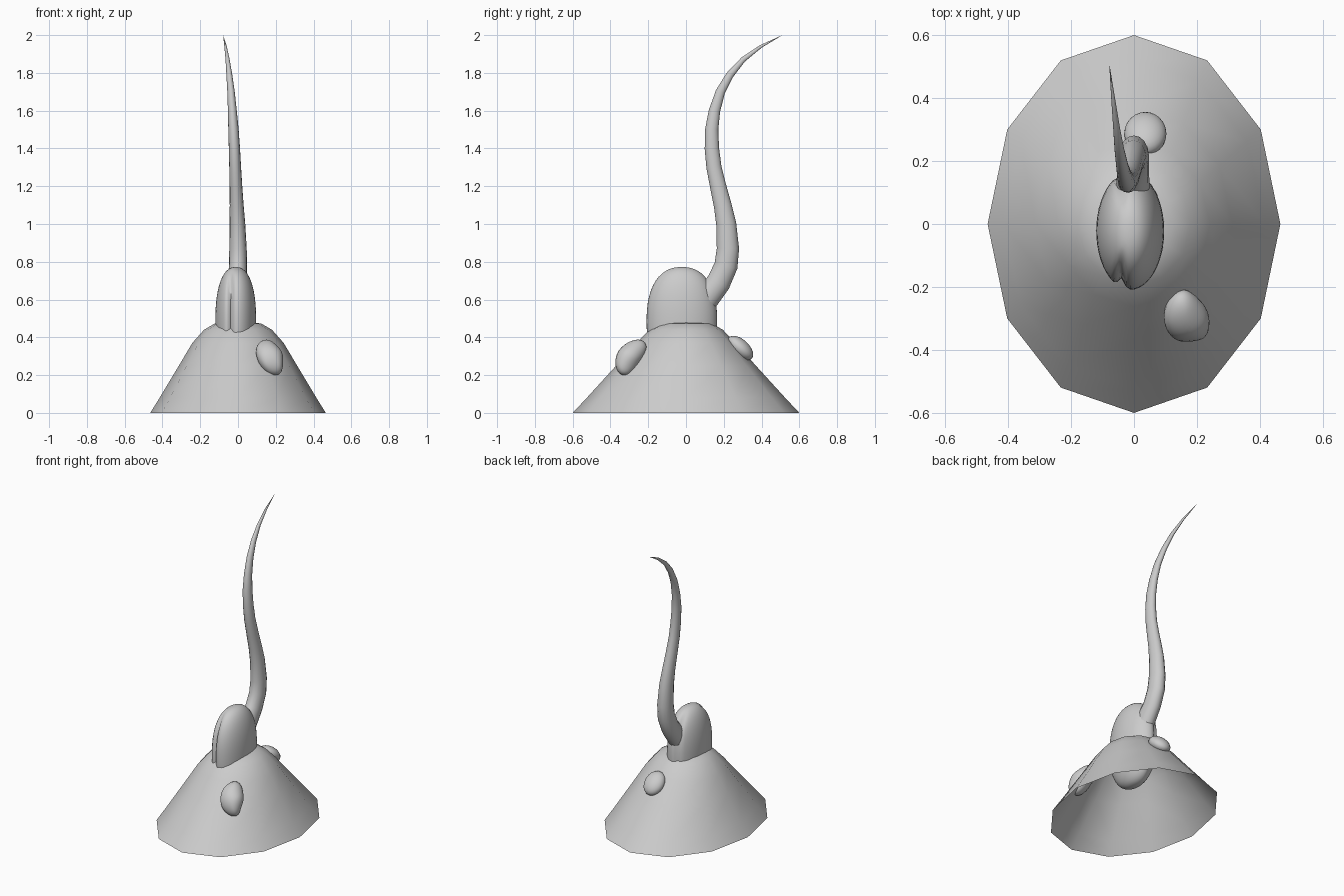
import bpy, bmesh, math
from mathutils import Vector, Matrix

if "Cube" in bpy.data.objects:
    bpy.data.objects.remove(bpy.data.objects["Cube"])

grey = bpy.data.materials.new("light grey")
grey.diffuse_color = (0.6, 0.6, 0.6, 1)
grey.use_nodes = True
grey.node_tree.nodes["Principled BSDF"].inputs["Base Color"].default_value = grey.diffuse_color


def finish(name, bm, angle=70, levels=0):
    bmesh.ops.recalc_face_normals(bm, faces=bm.faces)
    mesh = bpy.data.meshes.new(name)
    bm.to_mesh(mesh)
    bm.free()
    mesh.materials.append(grey)
    obj = bpy.data.objects.new(name, mesh)
    bpy.context.collection.objects.link(obj)
    if levels:
        mod = obj.modifiers.new("round", "SUBSURF")
        mod.levels = mod.render_levels = levels
    bpy.ops.object.select_all(action="DESELECT")
    obj.select_set(True)
    bpy.context.view_layer.objects.active = obj
    if levels:
        bpy.ops.object.shade_smooth()
    else:
        bpy.ops.object.shade_smooth_by_angle(angle=math.radians(angle))
    return obj


def loft(bm, rings):
    """Join rings of equal length with quads."""
    rows = [[bm.verts.new(p) for p in ring] for ring in rings]
    n = len(rows[0])
    for a, b in zip(rows, rows[1:]):
        for i in range(n):
            j = (i + 1) % n
            bm.faces.new((a[i], a[j], b[j], b[i]))
    return rows


# Twelve-sided oval mound, open underneath
profile = [(0, .465, .6), (.08, .415, .525), (.25, .313, .37), (.37, .242, .262),
           (.44, .18, .195), (.472, .125, .14), (.482, .07, .08)]
bm = bmesh.new()
rows = loft(bm, [[(rx * math.cos(i * math.pi / 6), ry * math.sin(i * math.pi / 6), z)
                  for i in range(12)] for z, rx, ry in profile])
bm.faces.new(rows[-1])
finish("mound", bm)

# Narrow rounded head with a shallow groove down its ends
bm = bmesh.new()
bmesh.ops.create_uvsphere(bm, u_segments=48, v_segments=28, radius=1)
for v in bm.verts:
    d = v.co.copy()
    p = 2.35
    d /= (math.hypot(d.x, d.y) ** p + abs(d.z) ** p) ** (1 / p)
    x, y, z = -.012 + d.x * .108, -.022 + d.y * .187, .485 + d.z * .287
    depth = .03 * math.exp(-((x + .04) / .013) ** 2)
    if d.y < -.3:
        y += depth * min(1, (-d.y - .3) * 2)
    elif d.y > .3:
        y -= .5 * depth * min(1, (d.y - .3) * 2)
    v.co = (x, y, z)
finish("head", bm)

# Tapering S-shaped tail: centre x, y, z, radius
path = [(-.005, .10, .60, .07), (-.002, .172, .69, .064), (0, .212, .78, .062),
        (0, .222, .87, .059), (-.003, .213, 1.0, .053), (-.007, .194, 1.1, .047),
        (-.011, .170, 1.2, .043), (-.015, .148, 1.3, .040), (-.019, .137, 1.4, .038),
        (-.024, .136, 1.5, .035), (-.030, .151, 1.6, .030), (-.037, .182, 1.7, .025),
        (-.046, .233, 1.79, .020), (-.055, .302, 1.87, .014), (-.066, .396, 1.94, .008),
        (-.078, .505, 1.997, .0006)]
rings = []
for i, (x, y, z, r) in enumerate(path):
    a, b = Vector(path[max(i - 1, 0)][:3]), Vector(path[min(i + 1, len(path) - 1)][:3])
    t = (b - a).normalized()
    across = t.cross(Vector((1, 0, 0))).normalized()
    side = across.cross(t)
    rings.append([Vector((x, y, z)) + side * (r * .78 * math.cos(k * math.pi / 8))
                  + across * (r * math.sin(k * math.pi / 8)) for k in range(16)])
bm = bmesh.new()
rows = loft(bm, rings)
bm.faces.new(rows[0])
bm.faces.new(rows[-1])
finish("tail", bm)

# Pointed lump on the front right slope
bm = bmesh.new()
c = Vector((.165, -.295, .285))
points = [(.105, -.175, .43), (.225, -.36, .135), (.05, -.365, .275), (.27, -.335, .265),
          (.165, -.395, .36), (.165, -.21, .24), (.235, -.24, .36)]
for p in points:
    bm.verts.new(c + (Vector(p) - c) * 1.1)
bmesh.ops.convex_hull(bm, input=bm.verts)
finish("front_lump", bm, levels=3)

# Rounded lump lying on the back slope
bm = bmesh.new()
m = (Matrix.Translation((.036, .287, .343)) @ Matrix.Rotation(math.radians(-42), 4, "X")
     @ Matrix.Diagonal((.067, .083, .046, 1)))
bmesh.ops.create_uvsphere(bm, u_segments=24, v_segments=14, radius=1, matrix=m)
finish("back_lump", bm)
